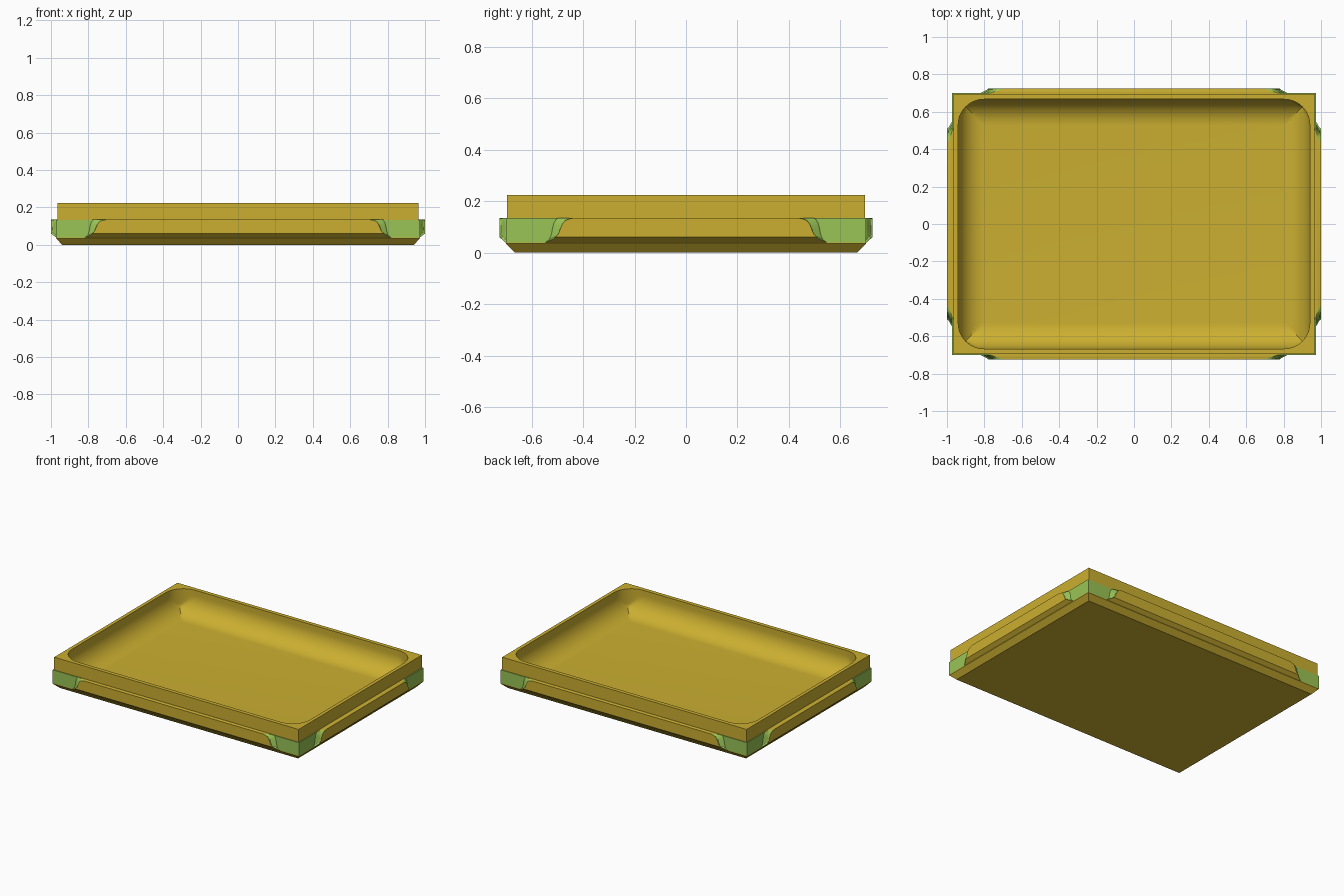
import bpy
import bmesh
from math import sin, cos, pi

cube = bpy.data.objects.get("Cube")
if cube:
    bpy.data.objects.remove(cube, do_unlink=True)


def make_material(name, rgb):
    mat = bpy.data.materials.new(name)
    mat.use_nodes = True
    mat.diffuse_color = (*rgb, 1)
    mat.node_tree.nodes["Principled BSDF"].inputs["Base Color"].default_value = (*rgb, 1)
    return mat


MATERIALS = [make_material("mustard_yellow", (0.60, 0.43, 0.03)),
             make_material("leaf_green", (0.32, 0.55, 0.09))]
YELLOW, GREEN = 0, 1
ARC = 12


def finish(bm, name):
    bmesh.ops.remove_doubles(bm, verts=bm.verts[:], dist=1e-5)
    bmesh.ops.recalc_face_normals(bm, faces=bm.faces[:])
    mesh = bpy.data.meshes.new(name)
    bm.to_mesh(mesh)
    bm.free()
    for mat in MATERIALS:
        mesh.materials.append(mat)
    obj = bpy.data.objects.new(name, mesh)
    bpy.context.collection.objects.link(obj)
    bpy.ops.object.select_all(action="DESELECT")
    obj.select_set(True)
    bpy.context.view_layer.objects.active = obj
    bpy.ops.object.shade_smooth_by_angle(angle=pi / 6)
    return obj


def ring(bm, w, d, z, radius=0, inset=0):
    """Rounded rectangle, clipped by a rectangle moved in by inset."""
    verts = []
    for q, (sx, sy) in enumerate([(1, 1), (-1, 1), (-1, -1), (1, -1)]):
        for i in range(ARC + 1):
            a = (q + i / ARC) * pi / 2
            x = sx * (w - radius) + radius * cos(a)
            y = sy * (d - radius) + radius * sin(a)
            x = max(inset - w, min(w - inset, x))
            y = max(inset - d, min(d - inset, y))
            verts.append(bm.verts.new((x, y, z)))
    return verts


# Tray body: chamfered foot, green band, upper wall, rim and coved basin
bm = bmesh.new()
rings = [ring(bm, 0.94, 0.665, 0),
         ring(bm, 0.973, 0.70, 0.035),
         ring(bm, 0.973, 0.70, 0.04),
         ring(bm, 0.973, 0.70, 0.134),
         ring(bm, 0.965, 0.695, 0.134),
         ring(bm, 0.965, 0.695, 0.225),
         ring(bm, 0.94, 0.667, 0.225, 0.137)]
floor_z, cove = 0.05, 0.14
for i in range(ARC + 1):
    a = i / ARC * pi / 2
    rings.append(ring(bm, 0.94, 0.667, floor_z + cove * (1 - sin(a)),
                      0.137, cove * (1 - cos(a))))
for level, (low, high) in enumerate(zip(rings, rings[1:])):
    for i in range(len(low)):
        j = (i + 1) % len(low)
        face = bm.faces.new((low[i], low[j], high[j], high[i]))
        face.material_index = GREEN if level in (2, 3) else YELLOW
bm.faces.new(rings[0])
bm.faces.new(rings[-1])
finish(bm, "tray_body")


# Side ledges with curved green ends: (overhang, height) from bottom to top
OUTER_END = [(0.08, 0.06), (0.065, 0.075), (0.057, 0.095), (0.05, 0.112),
             (0.038, 0.126), (0.018, 0.133), (0, 0.135)]
INNER_END = [(0.125, 0.033), (0.108, 0.044), (0.10, 0.065), (0.097, 0.09),
             (0.092, 0.115), (0.085, 0.13), (0.078, 0.135)]
STEPS = 5


def ledge(name, half_length, wall, outer, place):
    bm = bmesh.new()
    grids = []
    for side in (-1, 1):
        grid = []
        for (iu, iz), (ou, oz) in zip(INNER_END, OUTER_END):
            row = []
            for j in range(STEPS + 1):
                s = j / STEPS
                ease = s * s * (3 - 2 * s)
                u = half_length + iu + (ou - iu) * ease
                row.append(bm.verts.new(place(side * u, wall + (outer - wall) * s,
                                              iz + (oz - iz) * s)))
            grid.append(row)
        grids.append(grid)
        for a, b in zip(grid, grid[1:]):
            for j in range(STEPS):
                bm.faces.new((a[j], a[j + 1], b[j + 1], b[j])).material_index = GREEN
    # Bottom chamfer, outer face and top strip joined from end to end
    chains = [g[0] + [row[-1] for row in g[1:]] + g[-1][-2::-1] for g in grids]
    left, right = chains
    for i in range(len(left) - 1):
        bm.faces.new((left[i], right[i], right[i + 1], left[i + 1]))
    finish(bm, name)


for sign, front_name, side_name in ((-1, "front_ledge", "right_ledge"),
                                    (1, "back_ledge", "left_ledge")):
    ledge(front_name, 0.70, 0.694, 0.725, lambda u, v, z: (u, sign * v, z))
    ledge(side_name, 0.43, 0.964, 1.0, lambda u, v, z: (sign * v, u, z))
